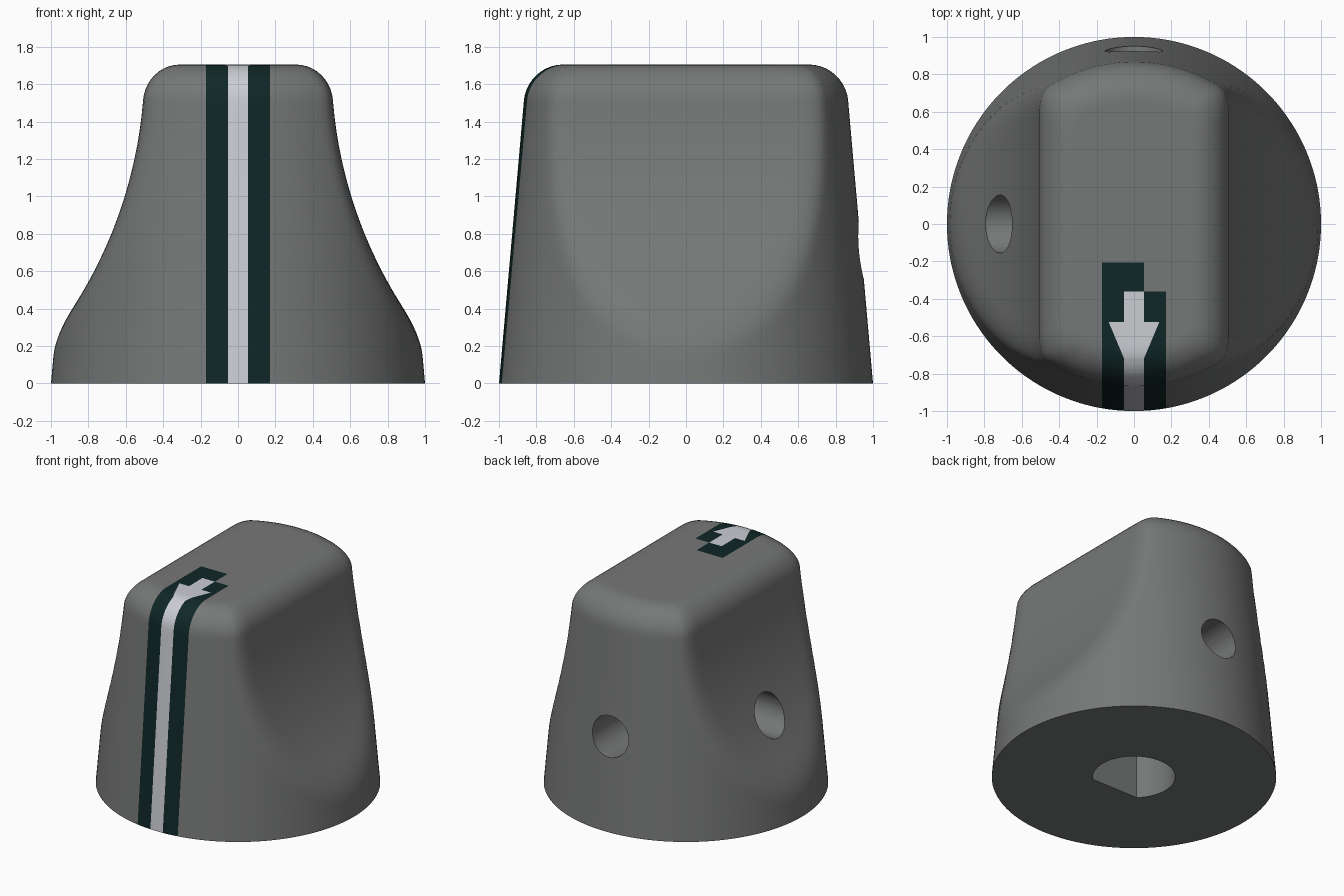
import bpy, bmesh, math
from mathutils import Vector

if "Cube" in bpy.data.objects:
    bpy.data.objects.remove(bpy.data.objects["Cube"])

HEIGHT, FILLET = 1.705, 0.19
SEG = 160


def material(name, rgb):
    m = bpy.data.materials.new(name)
    m.diffuse_color = (*rgb, 1)
    m.use_nodes = True
    m.node_tree.nodes["Principled BSDF"].inputs["Base Color"].default_value = m.diffuse_color
    return m


def soft_min(a, b, k=0.09):
    h = max(k - abs(a - b), 0) / k
    return min(a, b) - h * h * k / 4


# Cross-section: tapered circle pinched by two scooped sides
def ring(bm, z, inset=0.0):
    r = 1 - 0.088 * z - inset
    w = 2.9 - math.sqrt(2.4 ** 2 - (HEIGHT - z) ** 2) - inset
    verts = []
    for i in range(SEG):
        a = 2 * math.pi * (i + 0.5) / SEG
        rho = soft_min(r, w / max(abs(math.cos(a)), 0.01))
        verts.append(bm.verts.new((rho * math.cos(a), rho * math.sin(a), z)))
    return verts


# Knob body lofted from rings, with a rounded top edge
bm = bmesh.new()
levels = [((HEIGHT - FILLET) * i / 44, 0) for i in range(45)]
for i in range(1, 11):
    t = math.pi / 2 * i / 10
    levels.append((HEIGHT - FILLET + FILLET * math.sin(t), FILLET * (1 - math.cos(t))))
levels.append((HEIGHT, FILLET + 0.015))
rings = [ring(bm, z, inset) for z, inset in levels]
for lo, hi in zip(rings, rings[1:]):
    for i in range(SEG):
        j = (i + 1) % SEG
        bm.faces.new((lo[i], lo[j], hi[j], hi[i]))
bm.faces.new(rings[-1])
bm.faces.new(rings[0][::-1])


# Cut the outlines of the pointer stripe and arrow into the surface
def slice_faces(point, normal, y_min=-1.1, y_max=0.0):
    bm.normal_update()
    geom = set()
    for f in bm.faces:
        c = f.calc_center_median()
        front = y_min < c.y < y_max and abs(c.x) < 0.3
        top = f.normal.z > 0.99 and len(f.verts) > 30 and y_max == 0.0
        if f.normal.z > -0.5 and (front or top):
            geom.update([f, *f.verts, *f.edges])
    bmesh.ops.bisect_plane(bm, geom=list(geom), dist=1e-5,
                           plane_co=Vector(point), plane_no=Vector(normal))


BAND, LINE, HEAD = 0.172, 0.053, 0.135
BAND_END, TAIL, SHOULDER, TIP = -0.205, -0.36, -0.525, -0.72
for x in (-BAND, -LINE, LINE, BAND):
    slice_faces((x, 0, 0), (1, 0, 0))
for y in (BAND_END, TAIL, SHOULDER, TIP):
    slice_faces((0, y, 0), (0, 1, 0))
for s in (-1, 1):
    slice_faces((s * LINE, TIP, 0), (s * (SHOULDER - TIP), LINE - HEAD, 0), TIP, SHOULDER)

# Colour by position: dark band, pale line and arrow
bm.normal_update()
for f in bm.faces:
    f.smooth = True
    c = f.calc_center_median()
    x, y = abs(c.x), c.y
    if f.normal.z < -0.5 or x > BAND or y > BAND_END:
        continue
    half = LINE if y < TAIL else 0
    if TIP < y < SHOULDER:
        half = LINE + (HEAD - LINE) * (y - TIP) / (SHOULDER - TIP)
    f.material_index = 2 if x < half else 1

mesh = bpy.data.meshes.new("knob_body")
bm.to_mesh(mesh)
bm.free()
for m in (material("body_grey", (0.18, 0.187, 0.184)),
          material("dark_teal", (0.005, 0.02, 0.02)),
          material("pointer_white", (0.60, 0.61, 0.65))):
    mesh.materials.append(m)
knob = bpy.data.objects.new("knob_body", mesh)
bpy.context.collection.objects.link(knob)


# Prism cutter from a 2D outline pushed along a direction
def cutter(name, outline, push):
    cb = bmesh.new()
    face = cb.faces.new([cb.verts.new(p) for p in outline])
    ext = bmesh.ops.extrude_face_region(cb, geom=[face])
    bmesh.ops.translate(cb, vec=push, verts=[v for v in ext["geom"]
                                             if isinstance(v, bmesh.types.BMVert)])
    bmesh.ops.recalc_face_normals(cb, faces=cb.faces)
    me = bpy.data.meshes.new(name)
    cb.to_mesh(me)
    cb.free()
    ob = bpy.data.objects.new(name, me)
    ob.hide_render = True
    bpy.context.collection.objects.link(ob)
    return ob


circle = [(math.cos(2 * math.pi * (i + 0.5) / 48), math.sin(2 * math.pi * (i + 0.5) / 48))
          for i in range(48)]
HOLE_R, HOLE_Z = 0.155, 0.71

# D-shaped shaft socket with its flat toward the front
flat = math.asin(0.21 / 0.29)
arc = [-flat + (math.pi + 2 * flat) * i / 40 for i in range(41)]
cutters = [
    cutter("shaft_socket", [(0.29 * math.cos(a), 0.29 * math.sin(a), -0.1) for a in arc],
           (0, 0, 1.2)),
    # Set-screw holes at the back and the left
    cutter("back_screw_hole", [(HOLE_R * c, 1.2, HOLE_Z + HOLE_R * s) for c, s in circle],
           (0, -1.1, 0)),
    cutter("left_screw_hole", [(-1.2, HOLE_R * c, HOLE_Z + HOLE_R * s) for c, s in circle],
           (1.1, 0, 0)),
]

bpy.context.view_layer.objects.active = knob
knob.select_set(True)
for c in cutters:
    mod = knob.modifiers.new(c.name, "BOOLEAN")
    mod.operation, mod.solver, mod.object = "DIFFERENCE", "EXACT", c
    bpy.ops.object.modifier_apply(modifier=mod.name)
for c in cutters:
    bpy.data.objects.remove(c)
bpy.ops.object.shade_smooth_by_angle(angle=math.radians(35))
